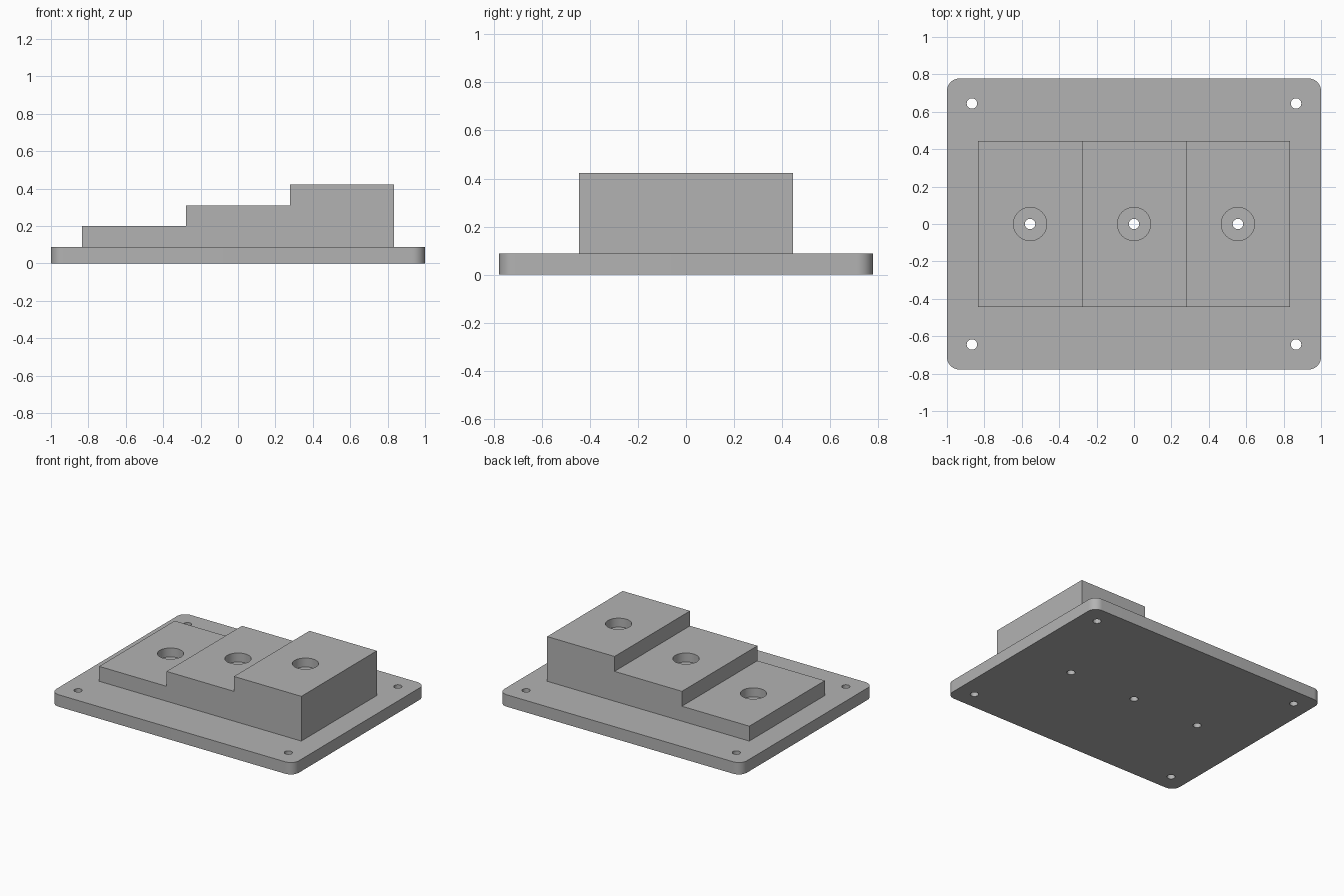
import bpy
import bmesh
from math import cos, sin, pi, radians

cube = bpy.data.objects.get("Cube")
if cube:
    bpy.data.objects.remove(cube, do_unlink=True)

grey = bpy.data.materials.new("plain grey")
grey.use_nodes = True
colour = (0.45, 0.45, 0.45, 1)
grey.diffuse_color = colour
grey.node_tree.nodes["Principled BSDF"].inputs["Base Color"].default_value = colour

MM = 1 / 90          # the plate is 180 units long
PLATE, STEP, TREAD, DEPTH = 8, 10, 50, 80


def prism(name, outline, move):
    """Extrude a closed 3D outline along a vector."""
    bm = bmesh.new()
    face = bm.faces.new([bm.verts.new(p) for p in outline])
    side = bmesh.ops.extrude_face_region(bm, geom=[face])["geom"]
    verts = [v for v in side if isinstance(v, bmesh.types.BMVert)]
    bmesh.ops.translate(bm, verts=verts, vec=move)
    bmesh.ops.recalc_face_normals(bm, faces=bm.faces)
    bmesh.ops.scale(bm, verts=bm.verts, vec=(MM, MM, MM))
    mesh = bpy.data.meshes.new(name)
    bm.to_mesh(mesh)
    bm.free()
    mesh.materials.append(grey)
    obj = bpy.data.objects.new(name, mesh)
    bpy.context.collection.objects.link(obj)
    return obj


def drill(name, x, y, radius, bottom, top, sides=48):
    ring = [(x + radius * cos(2 * pi * i / sides),
             y + radius * sin(2 * pi * i / sides), bottom) for i in range(sides)]
    return prism(name, ring, (0, 0, top - bottom))


def combine(target, tool, operation):
    mod = target.modifiers.new(operation.lower(), "BOOLEAN")
    mod.operation, mod.solver, mod.object = operation, "EXACT", tool
    bpy.context.view_layer.objects.active = target
    bpy.ops.object.modifier_apply(modifier=mod.name)
    bpy.data.objects.remove(tool, do_unlink=True)


# Base plate with rounded corners
corner, segments = 6, 10
outline = []
for k, (sx, sy) in enumerate([(1, 1), (-1, 1), (-1, -1), (1, -1)]):
    for i in range(segments + 1):
        a = (k + i / segments) * pi / 2
        outline.append((sx * (90 - corner) + corner * cos(a),
                        sy * (70 - corner) + corner * sin(a), 0))
block = prism("stepped_mounting_block", outline, (0, 0, PLATE))

# Staircase body rising towards +x
left = -1.5 * TREAD
profile = [(-left, -DEPTH / 2, PLATE / 2), (left, -DEPTH / 2, PLATE / 2)]
for i in range(3):
    height = PLATE + STEP * (i + 1)
    profile += [(left + TREAD * (i + j), -DEPTH / 2, height) for j in (0, 1)]
combine(block, prism("staircase", profile, (0, DEPTH, 0)), "UNION")

# Counterbored through hole in each tread
for i in range(3):
    x, height = TREAD * (i - 1), PLATE + STEP * (i + 1)
    combine(block, drill("bolt_hole", x, 0, 2.5, -5, 60), "DIFFERENCE")
    combine(block, drill("counterbore", x, 0, 8, height - 6, 60), "DIFFERENCE")

# Corner fixing holes
for x in (-78, 78):
    for y in (-58, 58):
        combine(block, drill("corner_hole", x, y, 2.5, -5, 20), "DIFFERENCE")

bpy.ops.object.select_all(action="DESELECT")
block.select_set(True)
bpy.context.view_layer.objects.active = block
bpy.ops.object.shade_smooth_by_angle(angle=radians(30))
